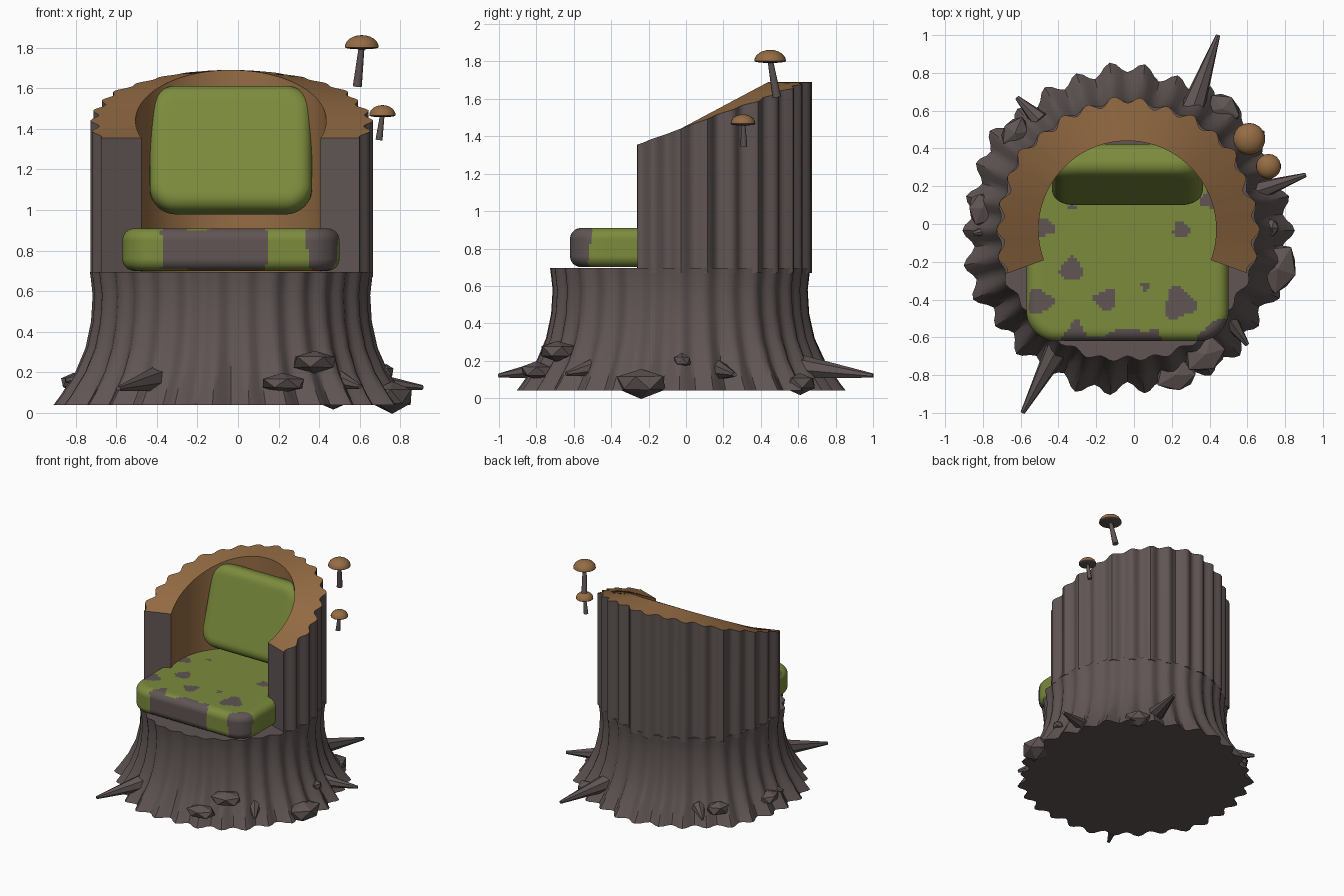
import bpy, bmesh, math, random
from mathutils import Vector, Matrix

if "Cube" in bpy.data.objects:
    bpy.data.objects.remove(bpy.data.objects["Cube"])

random.seed(4)
CX, CY = -0.035, -0.035


def mat(name, c):
    m = bpy.data.materials.new(name)
    m.diffuse_color = (*c, 1)
    m.use_nodes = True
    m.node_tree.nodes["Principled BSDF"].inputs["Base Color"].default_value = m.diffuse_color
    return m


bark = mat("bark", (0.115, 0.09, 0.088))
wood = mat("cut wood", (0.30, 0.15, 0.058))
moss = mat("moss green", (0.20, 0.26, 0.046))


def make(name, bm, mats, angle=None, fix=True):
    if fix:
        bmesh.ops.recalc_face_normals(bm, faces=bm.faces)
    me = bpy.data.meshes.new(name)
    bm.to_mesh(me)
    bm.free()
    for m in mats:
        me.materials.append(m)
    ob = bpy.data.objects.new(name, me)
    bpy.context.collection.objects.link(ob)
    if angle:
        bpy.ops.object.select_all(action='DESELECT')
        ob.select_set(True)
        bpy.context.view_layer.objects.active = ob
        bpy.ops.object.shade_smooth_by_angle(angle=math.radians(angle))
    return ob


def ridge(a):
    return math.cos(30 * a) + 0.4 * math.cos(7 * a + 1) + 0.3 * math.sin(13 * a)


# flared stump with bark ridges
bm = bmesh.new()
N = 180
rings = []
for z, r, amp in [(0.04, 0.85, 0.03), (0.09, 0.815, 0.028), (0.2, 0.75, 0.022), (0.32, 0.705, 0.015),
                  (0.45, 0.68, 0.012), (0.58, 0.672, 0.012), (0.66, 0.68, 0.013), (0.695, 0.685, 0.013)]:
    ring = []
    for i in range(N):
        a = 2 * math.pi * i / N
        rr = r + amp * ridge(a)
        ring.append(bm.verts.new((CX + rr * math.cos(a), CY + rr * math.sin(a), z)))
    rings.append(ring)
for lo, hi in zip(rings, rings[1:]):
    for i in range(N):
        j = (i + 1) % N
        bm.faces.new((lo[i], lo[j], hi[j], hi[i]))
bm.faces.new(rings[0][::-1])
bm.faces.new(rings[-1])
make("stump", bm, [bark], 40)

# wrap-around back wall with slanted top: cut wood on top and inside
bm = bmesh.new()
N = 130
cols = []
for i in range(N + 1):
    a = math.radians(-20 + 220 * i / N)
    c, s = math.cos(a), math.sin(a)
    ro, ri, top = 0.677 + 0.02 * ridge(a), 0.47, 1.44 + 0.25 * s
    cols.append([bm.verts.new((CX + r * c, CY + 0.005 + r * s, z))
                 for r, z in ((ro, 0.67), (ro, top), (ri, top), (ri, 0.67))])
for p, q in zip(cols, cols[1:]):
    for k in range(4):
        f = bm.faces.new((p[k], q[k], q[(k + 1) % 4], p[(k + 1) % 4]))
        f.material_index = 1 if k in (1, 2) else 0
bm.faces.new(cols[0])
bm.faces.new(cols[-1][::-1])
make("back_wall", bm, [bark, wood], 40)


# rounded cushion: corner radius R in plan, edge radius e
def cushion(name, half, R, e, cuts, matrix, rule=None):
    bm = bmesh.new()
    bmesh.ops.create_cube(bm, size=2)
    bmesh.ops.subdivide_edges(bm, edges=bm.edges[:], cuts=cuts, use_grid_fill=True)
    hx, hy, hz = half
    for v in bm.verts:
        p = Vector((v.co.x * hx, v.co.y * hy, v.co.z * hz))
        q = Vector((max(R - hx, min(hx - R, p.x)), max(R - hy, min(hy - R, p.y))))
        d = p.xy - q
        s = max(abs(d.x), abs(d.y))
        d = d.normalized() if s > 1e-6 else d
        A, B = s - (R - e), abs(p.z) - (hz - e)
        if A > 0 and B > 0:
            k = max(A, B) / math.hypot(A, B)
            s = R - e + A * k
            p.z = math.copysign(hz - e + B * k, p.z)
        xy = q + d * s
        v.co = matrix @ Vector((xy.x, xy.y, p.z))
    if rule:
        for f in bm.faces:
            f.material_index = rule(f.calc_center_median())
    make(name, bm, [moss, bark], 50)


# bare bark spots on the mossy seat (x, y, radius)
SPOTS = [(-0.33, -0.24, .06), (-0.5, -0.41, .065), (-0.15, -0.4, .055), (0.24, -0.42, .08), (0.25, -0.03, .045),
         (-0.47, -0.02, .045), (0.06, -0.33, .022), (0.4, 0.13, .05), (-0.33, 0.09, .022), (-0.31, -0.57, .05)]


def spotted(p):
    w = 0.012 * math.sin(23 * p.x + 17 * p.z) + 0.01 * math.sin(31 * p.y)
    if p.y < -0.56 + w - 0.1 * (p.x + 0.3) * -1 - 0.04 and -0.38 < p.x + w < 0.14 or \
       p.y < -0.595 and -0.38 < p.x + w < 0.14:
        return 1
    if p.y < -0.515 + w and p.x > 0.34 + w and p.x - p.y > 0.93:
        return 1
    for x, y, r in SPOTS:
        a = math.atan2(p.y - y, p.x - x)
        if math.hypot(p.x - x, p.y - y) < r * (1 + 0.18 * math.sin(3 * a + 9 * x)) and p.z > 0.8:
            return 1
    return 0


cushion("seat", (0.535, 0.52, 0.105), 0.16, 0.06, 63, Matrix.Translation((CX, -0.1, 0.805)), spotted)
cushion("back_cushion", (0.4, 0.322, 0.09), 0.13, 0.07, 31,
        Matrix.Translation((CX, 0.262, 1.295)) @ Matrix.Rotation(math.radians(73), 4, 'X'))

# low-poly rocks round the base: position, half-size along the rim, height
ROCKS = [(0.38, -0.69, 0.25, .13, .06), (0.22, -0.8, 0.145, .12, .05), (0.76, -0.24, 0.08, .15, .08),
         (0.47, 0.61, 0.08, .11, .06), (-0.63, 0.48, 0.16, .1, .06), (-0.81, 0.08, 0.15, .1, .05),
         (0.73, -0.02, 0.2, .05, .04)]
for n, (x, y, z, h, v) in enumerate(ROCKS):
    bm = bmesh.new()
    bmesh.ops.create_icosphere(bm, subdivisions=1, radius=1)
    for vert in bm.verts:
        vert.co *= random.uniform(0.88, 1.08)
    bm.transform(Matrix.Translation((x, y, z)) @ Matrix.Rotation(math.atan2(y, x), 4, 'Z')
                 @ Matrix.Diagonal((h * 0.75, h, v, 1)))
    make(f"rock_{n + 1}", bm, [bark])


def rod(bm, a, b, r1, r2, seg):
    a, b = Vector(a), Vector(b)
    m = Matrix.Translation((a + b) / 2) @ (b - a).to_track_quat('Z', 'Y').to_matrix().to_4x4()
    bmesh.ops.create_cone(bm, cap_ends=True, segments=seg, radius1=r1, radius2=r2, depth=(b - a).length, matrix=m)


# root spikes
SPIKES = [((-0.39, -0.63, 0.17), (-0.59, -1.0, 0.12), .07), ((0.3, 0.58, 0.17), (0.445, 1.0, 0.12), .07),
          ((0.64, 0.17, 0.15), (0.91, 0.26, 0.125), .055), ((0.5, -0.5, 0.16), (0.6, -0.64, 0.13), .05),
          ((-0.5, 0.55, 0.16), (-0.62, 0.67, 0.14), .05), ((-0.7, -0.02, 0.18), (-0.85, -0.05, 0.16), .05)]
for n, (a, b, r) in enumerate(SPIKES):
    bm = bmesh.new()
    rod(bm, a, b, r, 0.012, 7)
    make(f"root_spike_{n + 1}", bm, [bark])

# mushrooms: stem and domed cap
for n, (base, top, r, h) in enumerate([((0.588, 0.485, 1.61), (0.61, 0.45, 1.81), .085, .06),
                                       ((0.695, 0.31, 1.345), (0.712, 0.305, 1.475), .066, .05)]):
    bm = bmesh.new()
    rod(bm, base, top, r * 0.27, r * 0.17, 10)
    make(f"mushroom_stem_{n + 1}", bm, [bark], 40)
    bm = bmesh.new()
    bmesh.ops.create_uvsphere(bm, u_segments=18, v_segments=12, radius=1)
    for v in bm.verts:
        v.co.z *= h if v.co.z > 0 else 0.01
        v.co.x *= r
        v.co.y *= r
    for f in bm.faces:
        f.material_index = 1 if f.calc_center_median().z < 0 else 0
    bm.transform(Matrix.Translation((top[0], top[1], top[2] - 0.008)))
    make(f"mushroom_cap_{n + 1}", bm, [wood, bark], 40)
